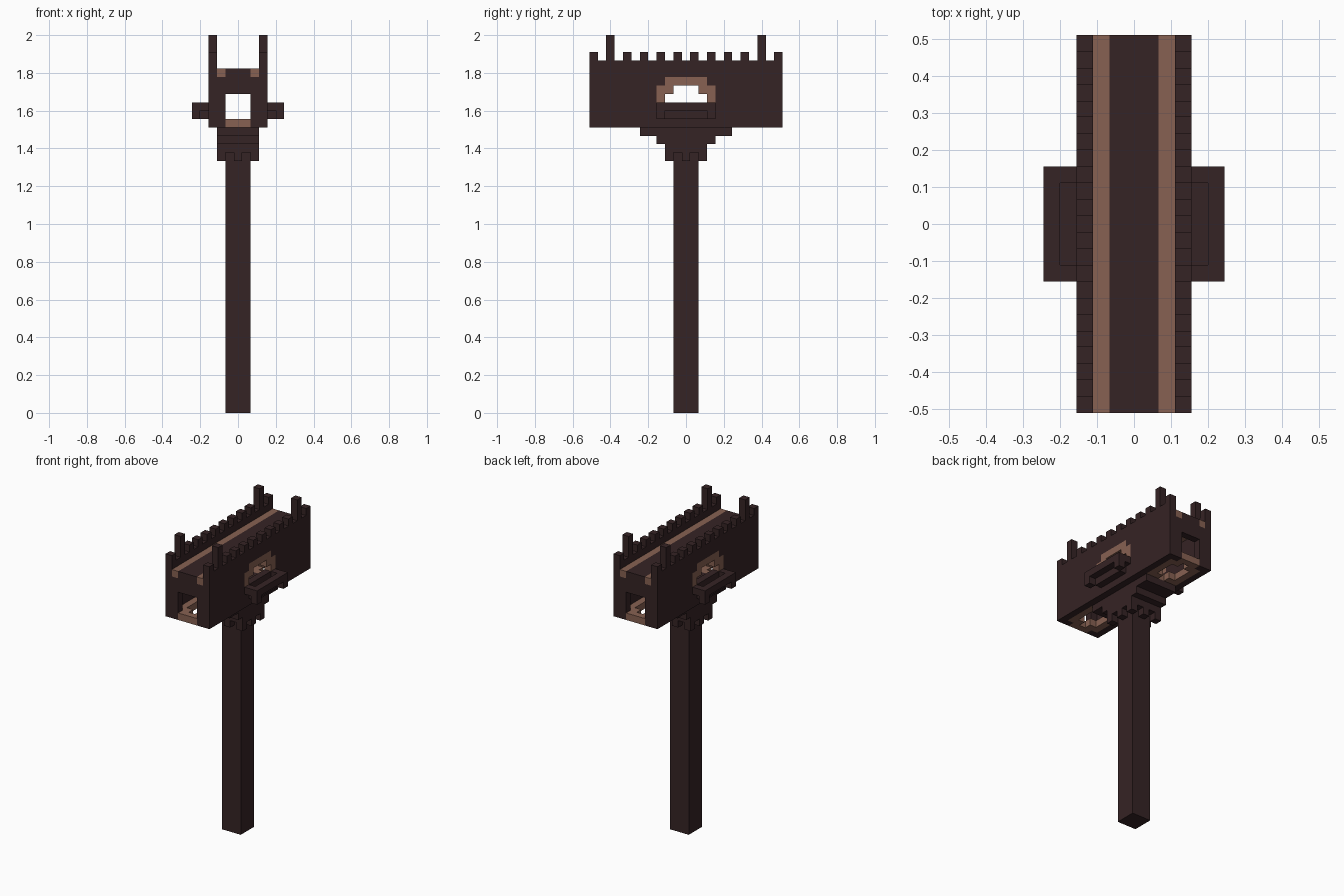
import bpy
import bmesh
from mathutils import Vector

U = 2 / 45  # one block
cube = bpy.data.objects.get("Cube")
if cube:
    bpy.data.objects.remove(cube, do_unlink=True)


def material(name, rgb):
    mat = bpy.data.materials.new(name)
    mat.use_nodes = True
    mat.diffuse_color = (*rgb, 1)
    mat.node_tree.nodes["Principled BSDF"].inputs["Base Color"].default_value = (*rgb, 1)
    return mat


DARK, BROWN = 0, 1
MATERIALS = [material("dark_wood", (0.036, 0.017, 0.018)),
             material("light_brown_wood", (0.242, 0.120, 0.084))]
blocks = {}  # block position -> (part name, colour)


def fill(part, xs, ys, zs, colour=DARK):
    """Fill an inclusive range of blocks."""
    for x in range(xs[0], xs[1] + 1):
        for y in range(ys[0], ys[1] + 1):
            for z in range(zs[0], zs[1] + 1):
                blocks[x, y, z] = (part, colour)


def carve(xs, ys, zs):
    for x in range(xs[0], xs[1] + 1):
        for y in range(ys[0], ys[1] + 1):
            for z in range(zs[0], zs[1] + 1):
                blocks.pop((x, y, z), None)


def span(n):
    return (-n, n)


def at(n):
    return (n, n)


# Handle
fill("handle", span(1), span(1), (0, 30))

# Stepped collar with hanging teeth
for z, half_length in ((31, 2), (32, 3), (33, 5)):
    fill("stepped_collar", span(2), span(half_length), at(z))
for x in (-2, 0, 2):
    for y in (-2, 0, 2):
        if x or y:
            fill("stepped_collar", at(x), at(y), at(30))

# Floor, roof with two stripes
fill("floor", span(2), span(11), at(34))
fill("roof", span(2), span(11), at(40))
for s in (-1, 1):
    fill("roof", at(2 * s), span(11), at(40), BROWN)

for s in (-1, 1):
    # Framed floor openings
    for y in range(5, 12):
        fill("floor", span(1 if y == 11 else 2), at(s * y), at(34), BROWN)
        if 6 <= y <= 10:
            carve(span(1 if 7 <= y <= 9 else 0), at(s * y), at(34))

    # End walls with square doorways
    fill("end_walls", span(2), at(11 * s), (35, 39))
    carve(span(1), at(11 * s), (35, 37))

    # Side walls with stepped arch windows
    fill("side_walls", at(3 * s), span(11), (34, 41))
    fill("side_walls", at(3 * s), span(3), (37, 38), BROWN)
    fill("side_walls", at(3 * s), span(2), at(39), BROWN)
    carve(at(3 * s), span(2), at(37))
    carve(at(3 * s), span(1), at(38))

    # Battlements with tall posts near the ends
    for y in range(-11, 12, 2):
        fill("battlements", at(3 * s), at(y), (42, 44 if abs(y) == 9 else 42))

    # Balconies: low floor, raised rim, corner drops
    fill("balconies", at(4 * s), span(2), at(35))
    fill("balconies", at(5 * s), span(3), at(36))
    for t in (-1, 1):
        fill("balconies", at(4 * s), at(3 * t), at(36))
        fill("balconies", at(5 * s), at(3 * t), at(35))


def build(part):
    """Make a mesh from the exposed faces of a part's blocks."""
    bm = bmesh.new()
    corners = {}

    def corner(p):
        key = tuple(round(2 * c) for c in p)
        if key not in corners:
            corners[key] = bm.verts.new(p * U)
        return corners[key]

    for pos, (owner, colour) in blocks.items():
        if owner != part:
            continue
        centre = Vector(pos) + Vector((0, 0, 0.5))
        for axis in range(3):
            for sign in (-1, 1):
                n = Vector((0, 0, 0))
                n[axis] = sign
                if tuple(int(a + b) for a, b in zip(pos, n)) in blocks:
                    continue
                a = Vector((0, 0, 0))
                a[(axis + 1) % 3] = 0.5
                b = n.cross(a)
                c = centre + n / 2
                face = bm.faces.new([corner(c + d) for d in (-a - b, a - b, a + b, b - a)])
                face.material_index = colour
    bmesh.ops.dissolve_limit(bm, angle_limit=0.01, verts=bm.verts, edges=bm.edges,
                             delimit={'MATERIAL'})
    mesh = bpy.data.meshes.new(part)
    bm.to_mesh(mesh)
    bm.free()
    for mat in MATERIALS:
        mesh.materials.append(mat)
    bpy.context.collection.objects.link(bpy.data.objects.new(part, mesh))


for part in sorted({owner for owner, _ in blocks.values()}):
    build(part)
